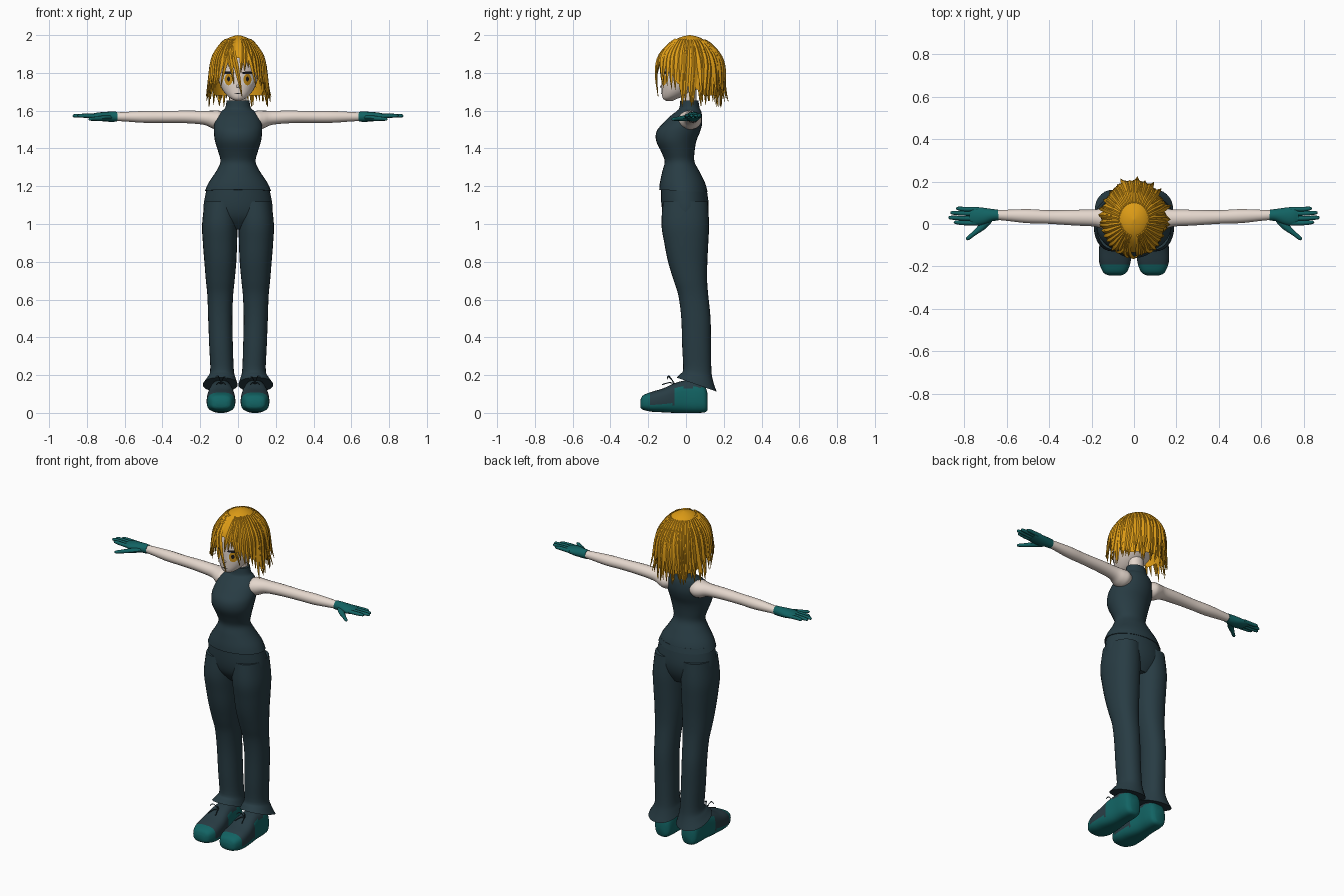
import bpy, bmesh, math, random
from mathutils import Vector

random.seed(4)
cube = bpy.data.objects.get("Cube")
if cube:
    bpy.data.objects.remove(cube, do_unlink=True)


def material(name, r, g, b):
    m = bpy.data.materials.new(name)
    m.use_nodes = True
    m.diffuse_color = (r, g, b, 1)
    bsdf = next(n for n in m.node_tree.nodes if n.type == 'BSDF_PRINCIPLED')
    bsdf.inputs["Base Color"].default_value = (r, g, b, 1)
    return m


HAIR = material("golden hair", .72, .33, .008)
SKIN = material("pale skin", .78, .68, .61)
CLOTH = material("dark slate cloth", .021, .045, .057)
TEAL = material("teal leather", .006, .125, .125)
IRIS = material("amber iris", .6, .28, .01)
WHITE = material("eye white", .85, .85, .85)
BLACK = material("lash black", .01, .01, .012)


def add(name, bm, mats, rule=None, angle=50):
    bmesh.ops.recalc_face_normals(bm, faces=bm.faces)
    if rule:
        for f in bm.faces:
            f.material_index = rule(f.calc_center_median())
    mesh = bpy.data.meshes.new(name)
    bm.to_mesh(mesh)
    bm.free()
    obj = bpy.data.objects.new(name, mesh)
    bpy.context.collection.objects.link(obj)
    for m in mats:
        mesh.materials.append(m)
    bpy.ops.object.select_all(action='DESELECT')
    obj.select_set(True)
    bpy.context.view_layer.objects.active = obj
    bpy.ops.object.shade_smooth_by_angle(angle=math.radians(angle))
    return obj


def dense(rows, k=4):
    """Catmull-Rom interpolation of the key rows."""
    out = []
    for i in range(len(rows) - 1):
        a, b, c, d = (rows[max(i - 1, 0)], rows[i], rows[i + 1], rows[min(i + 2, len(rows) - 1)])
        for j in range(k):
            t = j / k
            out.append(tuple(q + .5 * t * (r - p + t * (2*p - 5*q + 4*r - s + t * (3*(q - r) + s - p)))
                             for p, q, r, s in zip(a, b, c, d)))
    return out + [tuple(rows[-1])]


def lookup(rows, z):
    for a, b in zip(rows, rows[1:]):
        if min(a[0], b[0]) <= z <= max(a[0], b[0]) and a[0] != b[0]:
            t = (z - a[0]) / (b[0] - a[0])
            return [p + (q - p) * t for p, q in zip(a[1:], b[1:])]
    return min(rows, key=lambda r: abs(r[0] - z))[1:]


def loft(bm, rings, n=24, power=1.0):
    """Skin rings given as (centre, u, v); power under 1 squares them off."""
    loops = []
    for c, u, v in rings:
        loop = []
        for i in range(n):
            a = 2 * math.pi * i / n
            ca, sa = math.cos(a), math.sin(a)
            loop.append(bm.verts.new(c + u * math.copysign(abs(ca) ** power, ca)
                                     + v * math.copysign(abs(sa) ** power, sa)))
        loops.append(loop)
    for p, q in zip(loops, loops[1:]):
        for i in range(n):
            bm.faces.new((p[i], p[i - 1], q[i - 1], q[i]))
    bm.faces.new(loops[0])
    bm.faces.new(loops[-1])


def upright(name, rows, mat, side=1, power=1.0):
    """Rows are (z, left, right, front, back, tilt)."""
    bm = bmesh.new()
    rings = []
    for z, x0, x1, f, b, tilt in dense(rows):
        ry = (b - f) / 2
        rings.append((Vector((side * (x0 + x1) / 2, (f + b) / 2, z)),
                      Vector(((x1 - x0) / 2, 0, 0)), Vector((0, ry, tilt * ry))))
    loft(bm, rings, 28, power)
    return add(name, bm, [mat])


def centred(rows):
    return [(r[0], -r[1], r[1], r[2], r[3], r[4] if len(r) > 4 else 0) for r in rows]


def limb(bm, pts, side, n=12):
    """Tube through (x, y, z, half width, half height)."""
    d = Vector((pts[-1][0] - pts[0][0], pts[-1][1] - pts[0][1], 0)).normalized()
    u = Vector((-d.y * side, d.x, 0))
    loft(bm, [(Vector((p[0] * side, p[1], p[2])), u * p[3], Vector((0, 0, p[4])))
              for p in dense(pts, 4)], n)


# Sleeveless high-necked top, trouser seat and neck
upright("sleeveless_top", centred([
    (1.175, .175, -.142, .115, -.05), (1.22, .155, -.138, .1), (1.28, .115, -.125, .07),
    (1.33, .093, -.113, .045), (1.38, .104, -.13, .045), (1.44, .122, -.158, .055),
    (1.49, .128, -.156, .075), (1.53, .126, -.125, .085), (1.57, .112, -.085, .085),
    (1.597, .088, -.05, .08), (1.615, .068, -.035, .072), (1.655, .06, -.03, .065)]), CLOTH)
upright("trouser_seat", centred([
    (1.2, .163, -.133, .107), (1.1, .182, -.13, .12), (1.03, .175, -.11, .11),
    (.97, .11, -.06, .08)]), CLOTH)
upright("neck", centred([(1.6, .05, -.02, .06), (1.66, .045, -.018, .055),
                         (1.74, .045, -.03, .055)]), SKIN)

# Head
FACE = [(1.652, .012, -.105, -.07), (1.662, .034, -.12, -.05), (1.68, .058, -.127, 0),
        (1.71, .082, -.129, .05), (1.75, .1, -.13, .1), (1.8, .11, -.13, .14),
        (1.86, .113, -.125, .155), (1.92, .095, -.1, .13), (1.96, .05, -.05, .08)]
upright("head", centred(FACE), SKIN)
FACE_DENSE = dense(FACE)
bm = bmesh.new()
bmesh.ops.create_cone(bm, segments=8, radius1=.01, radius2=.001, depth=.022)
for v in bm.verts:
    v.co = Vector((v.co.x, -.133 - v.co.z * .5, 1.728 + v.co.y - v.co.z * .2))
add("nose", bm, [SKIN])


def plate(name, x, z, rx, rz, lift, mat):
    """Thin patch that hugs the face."""
    def on_face(px, pz):
        hw, f, b = lookup(FACE_DENSE, pz)
        return Vector((px, (f + b) / 2 - (b - f) / 2 * math.sqrt(max(0, 1 - (px / hw) ** 2)) - lift, pz))
    bm = bmesh.new()
    mid = bm.verts.new(on_face(x, z))
    rim = [bm.verts.new(on_face(x + rx * math.cos(i * math.pi / 10), z + rz * math.sin(i * math.pi / 10)))
           for i in range(20)]
    for i in range(20):
        bm.faces.new((mid, rim[i - 1], rim[i]))
    for f in bm.faces:
        if f.normal.y > 0:
            f.normal_flip()
    add(name, bm, [mat])


for s, label in ((1, "left"), (-1, "right")):
    plate(label + "_eye_white", s * .05, 1.765, .03, .032, .003, WHITE)
    plate(label + "_iris", s * .05, 1.765, .021, .031, .005, IRIS)
    plate(label + "_pupil", s * .05, 1.768, .008, .013, .007, BLACK)
    plate(label + "_lash", s * .053, 1.8, .034, .007, .008, BLACK)
plate("mouth", 0, 1.69, .02, .0025, .003, BLACK)

# Hair cap, whose hem is high over the forehead and low at the nape
SCALP = dense([(2.0, .003, .015, .025), (1.993, .035, -.02, .06), (1.978, .065, -.055, .095),
               (1.95, .092, -.09, .135), (1.9, .124, -.13, .175), (1.85, .137, -.145, .193),
               (1.78, .143, -.149, .193), (1.72, .145, -.143, .183), (1.62, .143, -.13, .175)])


def scalp(t, z, out=0.0):
    hw, f, b = lookup(SCALP, z)
    return Vector(((hw + out) * math.sin(t), (f + b) / 2 - ((b - f) / 2 + out) * math.cos(t), z))


bm = bmesh.new()
grid = []
for i in range(48):
    t = 2 * math.pi * i / 48
    turn = abs(math.degrees(math.atan2(math.sin(t), math.cos(t))))
    hem = 1.88 if turn < 40 else 1.88 - .14 * min(1, (turn - 40) / 25) - .06 * max(0, min(1, (turn - 90) / 30))
    grid.append([bm.verts.new(scalp(t, 2 - (2 - hem) * (j / 14) ** 1.6, -.003)) for j in range(15)])
for i in range(48):
    for j in range(14):
        bm.faces.new((grid[i - 1][j], grid[i][j], grid[i][j + 1], grid[i - 1][j + 1]))
add("hair_cap", bm, [HAIR])


def lock(bm, t0, t1, z0, z1, width, flare=0.0, lift=0.0):
    """Pointed strand running down the scalp, diamond in section."""
    rings = []
    for k in range(13):
        s = k / 12
        t = math.radians(t0 + (t1 - t0) * s)
        c = scalp(t, z0 - (z0 - z1) * s ** 1.5, lift + flare * s ** 4)
        w = width * (.3 + 1.1 * s) if s < .6 else width * .96 * max(.02, (1 - s) / .4) ** .7
        rings.append((c, Vector((math.cos(t), math.sin(t), 0)) * w,
                      Vector((math.sin(t), -math.cos(t), .3)) * (.008 * w / width + .001)))
    loft(bm, rings, 4)


bm = bmesh.new()
# Back and nape strands in two layers
for layer, (z0, low, flare) in enumerate(((1.975, 1.645, .04), (1.94, 1.615, .018))):
    for i in range(22):
        t = 86 + i * 8.95 - 4 * layer
        lock(bm, t, t + random.uniform(-7, 7), z0, low + random.uniform(0, .035),
             .021, flare * random.uniform(.3, 1.2), .002)
for s in (1, -1):
    # Side strands and fringe
    for t, z in ((82, 1.67), (73, 1.69), (64, 1.70), (56, 1.70), (48, 1.72), (40, 1.75)):
        lock(bm, s * (t - 6), s * t, 1.98, z + random.uniform(-.012, .012), .018,
             random.uniform(-.005, .02), .003)
    for t, z in ((33, 1.81), (25, 1.84), (17, 1.82), (9, 1.79)):
        lock(bm, s * (t + 5), s * t - 3, 1.98, z + random.uniform(-.015, .015), .016, 0, .004)
lock(bm, -22, 8, 1.98, 1.675, .015, .004, .008)
lock(bm, -30, -8, 1.975, 1.74, .014, .004, .008)
lock(bm, 14, 38, 1.98, 1.72, .014, .004, .007)
lock(bm, -12, -36, 1.98, 1.72, .014, .004, .007)
add("hair_strands", bm, [HAIR], angle=35)


# Shoe colours: teal toe cap, sole and heel around dark panels
def shoe_colour(c):
    if c.z < .045 or c.y < -.19:
        return 1
    return 1 if c.y > -.06 and c.z < .135 else 0


for s, label in ((1, "left"), (-1, "right")):
    # Arm
    bm = bmesh.new()
    limb(bm, [(.06, .02, 1.55, .04, .03), (.1, .02, 1.55, .062, .05), (.135, .024, 1.553, .055, .047),
              (.18, .028, 1.562, .041, .037), (.28, .03, 1.567, .037, .033),
              (.4, .033, 1.567, .032, .031), (.5, .037, 1.567, .033, .031),
              (.6, .041, 1.568, .026, .025), (.67, .043, 1.568, .021, .021)], s, 20)
    add(label + "_arm", bm, [SKIN])
    # Glove: palm, four fingers and thumb
    bm = bmesh.new()
    limb(bm, [(.64, .042, 1.568, .026, .026), (.67, .042, 1.568, .029, .027), (.71, .037, 1.568, .04, .025),
              (.75, .036, 1.57, .044, .019), (.775, .037, 1.57, .037, .012)], s, 16)
    for y, tip in ((.07, .84), (.05, .866), (.027, .875), (.005, .85)):
        limb(bm, [(.74, y, 1.571, .011, .012), (.8, y, 1.573, .011, .011),
                  (tip - .012, y + .003, 1.573, .009, .009), (tip, y + .003, 1.572, .003, .003)], s, 8)
    limb(bm, [(.68, .025, 1.562, .018, .016), (.715, -.012, 1.56, .017, .014), (.755, -.045, 1.557, .011, .011),
              (.783, -.068, 1.555, .009, .008), (.79, -.074, 1.554, .003, .003)], s, 8)
    add(label + "_glove", bm, [TEAL])
    # Trouser leg with a tilted flared hem
    upright(label + "_trouser_leg", [
        (1.12, .002, .176, -.122, .115, 0), (1.0, .002, .19, -.13, .122, 0), (.9, .005, .186, -.115, .118, 0),
        (.8, .009, .178, -.095, .113, 0), (.7, .018, .17, -.065, .112, 0), (.62, .026, .162, -.04, .118, 0),
        (.5, .03, .158, -.025, .13, 0), (.35, .027, .152, -.02, .132, 0), (.225, .022, .147, -.015, .135, -.1),
        (.185, .013, .163, -.03, .145, -.25), (.15, .002, .186, -.05, .162, -.35)], CLOTH, s, .9)
    # Shoe, from toe to heel
    bm = bmesh.new()
    rings = [(Vector((s * .09, y, (lo + hi) / 2)), Vector((w, 0, 0)), Vector((0, 0, (hi - lo) / 2)))
             for y, w, lo, hi in dense([
                 (-.242, .03, .03, .065), (-.228, .055, .017, .092), (-.18, .074, .006, .112),
                 (-.12, .075, .003, .13), (-.06, .068, 0, .157), (0, .06, 0, .172),
                 (.06, .058, 0, .165), (.1, .05, .003, .14), (.115, .03, .015, .1)], 5)]
    loft(bm, rings, 32, .7)
    add(label + "_shoe", bm, [CLOTH, TEAL], shoe_colour)
    # Lace loops
    bm = bmesh.new()
    for x, y, z in ((.065, -.125, .15), (.115, -.125, .15), (.06, -.1, .18), (.12, -.1, .185)):
        limb(bm, [(.09, -.06, .155, .003, .003), ((x + .09) / 2, -.09, z + .01, .003, .003),
                  (x, y, z, .003, .003)], s, 6)
    add(label + "_laces", bm, [CLOTH])
